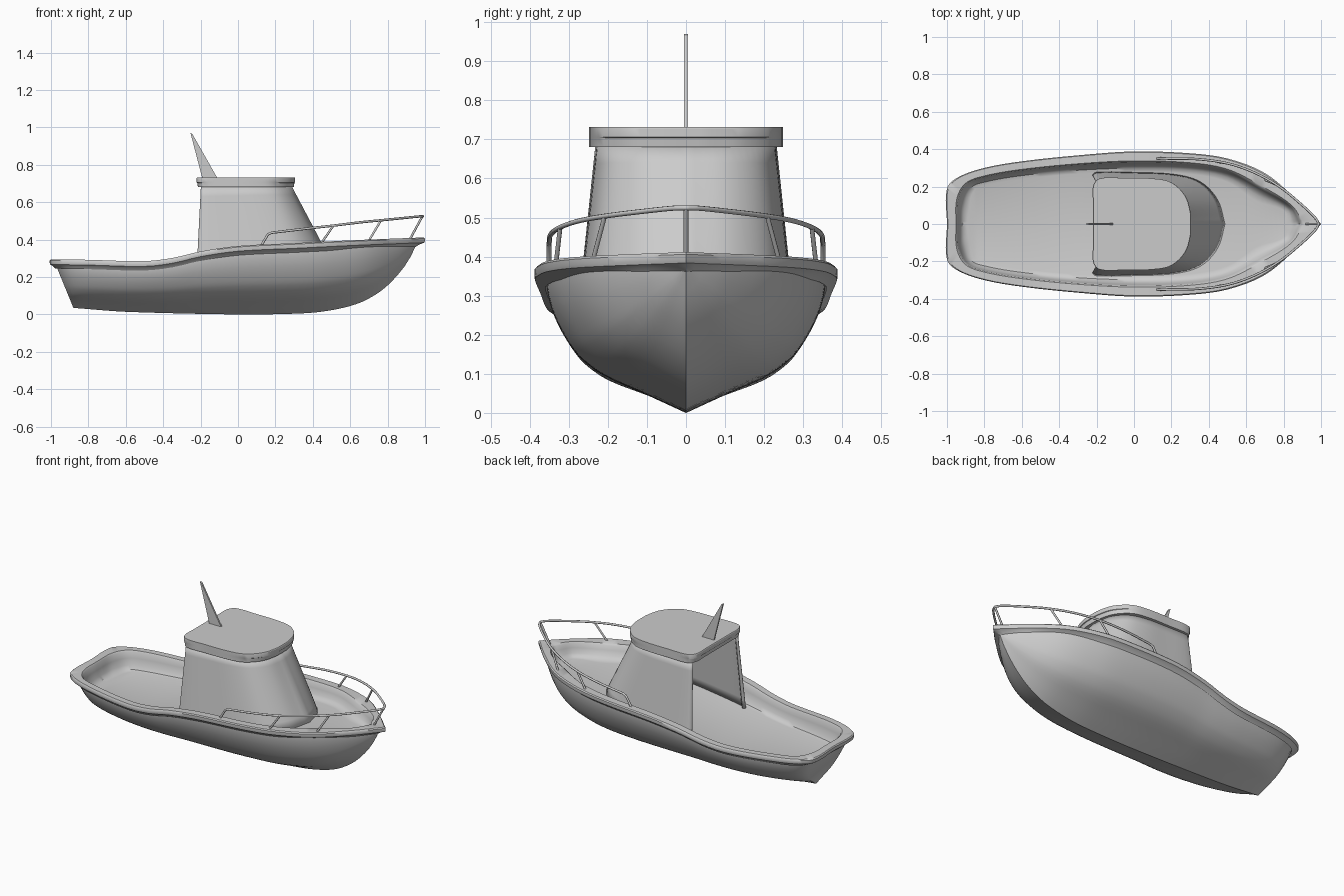
import bpy, bmesh, math
from mathutils import Vector

if "Cube" in bpy.data.objects:
    bpy.data.objects.remove(bpy.data.objects["Cube"])


def catmull(pts, n):
    """Smooth curve through control points, n samples per span."""
    P = [Vector(p) for p in pts]
    P = [2 * P[0] - P[1]] + P + [2 * P[-1] - P[-2]]
    out = []
    for i in range(1, len(P) - 2):
        a, b, c, d = P[i - 1:i + 3]
        m1 = (c - a) / max((c - a).length, 1e-6)
        m2 = (d - b) / max((d - b).length, 1e-6)
        L = (c - b).length
        for k in range(n):
            t = k / n
            out.append(b * (2*t**3 - 3*t*t + 1) + m1 * L * (t**3 - 2*t*t + t)
                       + c * (3*t*t - 2*t**3) + m2 * L * (t**3 - t*t))
    out.append(P[-2])
    return out


def table(pts):
    """Smooth lookup function value(x) through (x, value) points."""
    c = catmull(pts, 10)

    def f(x):
        if x <= c[0][0]:
            return c[0][1]
        for p, q in zip(c, c[1:]):
            if x <= q[0]:
                return p[1] + (q[1] - p[1]) * (x - p[0]) / max(q[0] - p[0], 1e-9)
        return c[-1][1]
    return f


def make(name, verts, faces, angle=35):
    bm = bmesh.new()
    vs = [bm.verts.new(v) for v in verts]
    for f in faces:
        bm.faces.new([vs[i] for i in f])
    bmesh.ops.remove_doubles(bm, verts=bm.verts, dist=0.0004)
    bmesh.ops.recalc_face_normals(bm, faces=bm.faces)
    me = bpy.data.meshes.new(name)
    bm.to_mesh(me)
    bm.free()
    ob = bpy.data.objects.new(name, me)
    bpy.context.collection.objects.link(ob)
    bpy.ops.object.select_all(action='DESELECT')
    ob.select_set(True)
    bpy.context.view_layer.objects.active = ob
    bpy.ops.object.shade_smooth_by_angle(angle=math.radians(angle))
    return ob


def grid_faces(rows, n, closed=False):
    return [(r*n + i, r*n + (i+1) % n, (r+1)*n + (i+1) % n, (r+1)*n + i)
            for r in range(rows - 1) for i in range(n if closed else n - 1)]


def tube(name, pts, radius):
    cu = bpy.data.curves.new(name, 'CURVE')
    cu.dimensions = '3D'
    cu.bevel_depth = radius
    cu.bevel_resolution = 2
    cu.use_fill_caps = True
    sp = cu.splines.new('POLY')
    sp.points.add(len(pts) - 1)
    for p, q in zip(sp.points, pts):
        p.co = (*q, 1)
    ob = bpy.data.objects.new(name, cu)
    bpy.context.collection.objects.link(ob)


# Lines shared by the hull, rim, deck and cabin
sheer = table([(-1, .295), (-.8, .292), (-.5, .285), (-.35, .302), (-.2, .337),
               (0, .366), (.3, .381), (.6, .396), (1, .412)])
deck = table([(-1, .185), (-.5, .19), (-.2, .225), (.1, .27), (.5, .308), (1, .33)])

# Hull
beam = table([(-.975, .165), (-.925, .222), (-.8, .272), (-.6, .307), (-.3, .337), (0, .358),
              (.3, .35), (.5, .32), (.7, .243), (.87, .105), (.955, 0)])
keel = table([(-.975, .035), (-.6, .014), (0, 0), (.3, .004), (.45, .015), (.6, .045),
              (.7, .085), (.8, .155), (.9, .27), (.955, .375)])
section = catmull([(0, 0), (.31, .15), (.6, .29), (.775, .44), (.87, .58),
                   (.945, .74), (.985, .88), (1, 1)], 3)
section = [(-p[0], p[1]) for p in reversed(section[1:])] + [tuple(p) for p in section]
N, S = len(section), 60
verts = []
for s in range(S + 1):
    X = -.975 + 1.93 * s / S
    fade = min(1, max(0, (-.6 - X) / .375))
    k = keel(X)
    top = max(sheer(X) - .028, k)
    for f, g in section:
        verts.append((X + (1 - g) * .095 * fade, f * beam(X), k + g * (top - k)))
make("hull", verts, grid_faces(S + 1, N) + [tuple(range(N))], 40)

# Gunwale rim, inner walls and deck
outer = catmull([(-1, 0), (-1, .19), (-.94, .25), (-.8, .3), (-.6, .335), (-.3, .367), (0, .388),
                 (.3, .378), (.5, .35), (.7, .272), (.87, .13), (1, 0)], 6)
inner = catmull([(-.95, 0), (-.945, .13), (-.9, .215), (-.8, .255), (-.6, .29), (-.3, .32),
                 (0, .335), (.3, .325), (.5, .29), (.68, .2), (.84, .1), (.905, 0)], 6)
H = len(outer)
# each ring: blend outer->inner, drop below sheer, share of deck height
rings = [(.55, .05, 0), (.3, .036, 0), (.04, .028, 0), (0, .02, 0), (0, .006, 0), (.1, 0, 0),
         (.95, 0, 0), (1.08, .008, 0), (1.2, 0, .4), (1.4, 0, .75), (1.7, 0, .95), (2.1, 0, 1)]
verts = []
for k, drop, share in rings:
    half = []
    for o, i in zip(outer, inner):
        p = o.lerp(i, k)
        z = sheer(p[0])
        half.append((p[0], max(p[1], 0), z - drop + share * (deck(p[0]) - z)))
    verts += half + [(x, -y, z) for x, y, z in reversed(half[1:-1])]
n = 2 * H - 2
faces = grid_faces(len(rings), n, True)
b = (len(rings) - 1) * n
for i in range(H - 1):
    q = [b + i, b + i + 1, b + (n - i - 1) % n, b + (n - i) % n]
    faces.append(tuple(dict.fromkeys(q)))
make("gunwale_and_deck", verts, faces, 40)


def mirrored(half):
    """Port half running aft to bow centre -> full open outline."""
    return half + [Vector((p[0], -p[1])) for p in reversed(half[:-1])]


# Cabin shell, open at the back
base = mirrored(catmull([(-.212, .245), (-.222, .262), (-.2, .278), (0, .277), (.22, .266), (.36, .225),
                         (.45, .13), (.49, 0)], 5))
head = mirrored(catmull([(-.19, .205), (-.198, .218), (-.18, .23), (-.04, .229), (.1, .222), (.2, .19),
                         (.265, .11), (.285, 0)], 5))
R = 8
verts = []
for r in range(R + 1):
    for p, q in zip(base, head):
        v = p.lerp(q, r / R)
        z0 = deck(p[0]) - .006
        verts.append((v[0], v[1], z0 + (.69 - z0) * r / R))
cabin = make("cabin", verts, grid_faces(R + 1, len(base)))
mod = cabin.modifiers.new("wall", 'SOLIDIFY')
mod.thickness = .012
c = cabin.data.polygons[len(base) // 4]
mod.offset = -1 if c.normal.y * c.center.y > 0 else 1

# Roof slab with a slightly tucked lower band
plan = mirrored(catmull([(-.22, .12), (-.218, .205), (-.185, .243), (-.05, .246), (.1, .243), (.2, .222),
                         (.275, .15), (.303, .06), (.306, 0)], 5))
verts = []
for sc, z in [(.97, .68), (.985, .704), (1, .706), (1, .728), (.99, .732)]:
    verts += [(.04 + (p[0] - .04) * sc, p[1] * (.99 + sc * .01), z) for p in plan]
m = len(plan)
make("roof", verts, grid_faces(5, m, True) + [tuple(range(m)), tuple(range(4*m, 5*m))], 30)

# Antenna fin
prof = [(-.19, .725), (-.108, .725), (-.244, .965), (-.254, .97)]
make("antenna_fin", [(x, y, z) for y in (-.005, .005) for x, z in prof],
     grid_faces(2, 4, True) + [(0, 1, 2, 3), (4, 5, 6, 7)], 20)

# Bow railing and its posts
side = catmull([(.18, .35, .437), (.35, .346, .457), (.51, .322, .475), (.65, .272, .492), (.78, .198, .505),
                (.9, .1, .517), (.97, .032, .524), (.988, 0, .525)], 5)
side = [Vector((.125, .35, .37)), Vector((.16, .351, .428))] + side
tube("bow_rail", side + [Vector((p.x, -p.y, p.z)) for p in reversed(side[:-1])], .0065)
tube("bow_post", [(.918, 0, .4), (.986, 0, .525)], .006)
for s, label in ((1, "left"), (-1, "right")):
    tube("rail_post_aft_" + label, [(.445, s * .333, .38), (.51, s * .322, .475)], .006)
    tube("rail_post_fore_" + label, [(.7, s * .237, .395), (.765, s * .208, .504)], .006)
